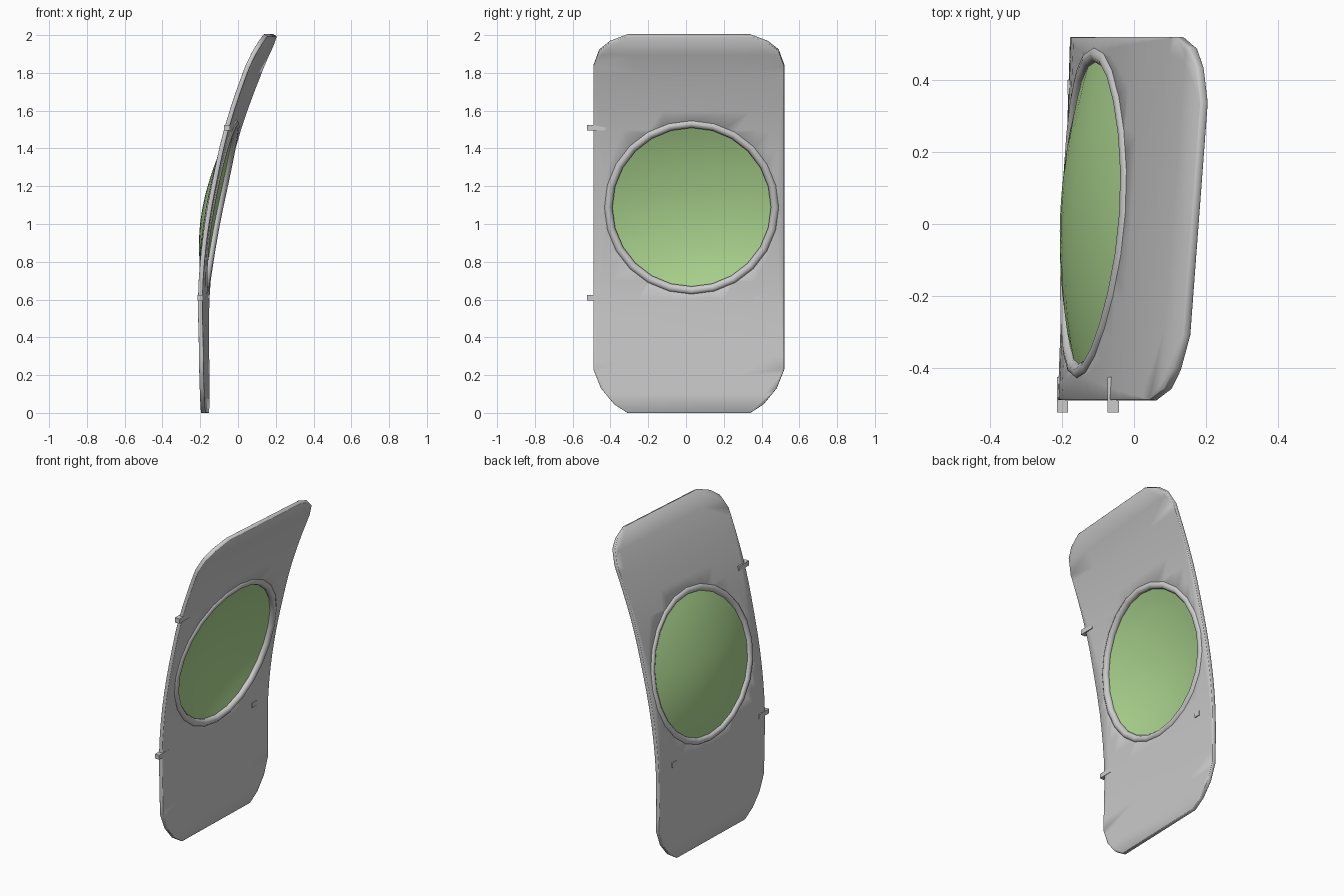
import bpy, bmesh, math
from mathutils import Vector

if "Cube" in bpy.data.objects:
    bpy.data.objects.remove(bpy.data.objects["Cube"])

# Curved, slightly twisted profile of the panel: (z, x)
PROFILE = [(0, -.175), (.3, -.18), (.6, -.182), (.8, -.168), (1.0, -.141), (1.2, -.102),
           (1.5, -.03), (1.84, .09), (2.0, .17)]
CY, CZ, RAD, SIDES = .03, 1.09, .442, 24


def surf(y, z):
    z = min(max(z, 0), 2)
    n = len(PROFILE) - 1
    i = next(k for k in range(n) if z <= PROFILE[k + 1][0])

    def slope(k):
        a, b = PROFILE[max(k - 1, 0)], PROFILE[min(k + 1, n)]
        return (b[1] - a[1]) / (b[0] - a[0])
    (z0, x0), (z1, x1) = PROFILE[i], PROFILE[i + 1]
    h = z1 - z0
    t = (z - z0) / h
    x = ((2*t**3 - 3*t*t + 1) * x0 + (t**3 - 2*t*t + t) * h * slope(i)
         + (3*t*t - 2*t**3) * x1 + (t**3 - t*t) * h * slope(i + 1))
    return x + y * (.03 + .045 * min(max((z - .4) / 1.4, 0), 1))


def on_circle(k, r):
    a = 2 * math.pi * k / SIDES
    return CY + r * math.cos(a), CZ + r * math.sin(a)


def finish(bm, name):
    me = bpy.data.meshes.new(name)
    bm.to_mesh(me)
    bm.free()
    ob = bpy.data.objects.new(name, me)
    bpy.context.collection.objects.link(ob)
    return ob


def smooth(ob, angle=40):
    bpy.ops.object.select_all(action='DESELECT')
    ob.select_set(True)
    bpy.context.view_layer.objects.active = ob
    bpy.ops.object.shade_smooth_by_angle(angle=math.radians(angle))


# Panel: clipped-corner outline with a round hole, sliced and bent to the profile
top = [(.325, 2), (.418, 1.965), (.475, 1.92), (.505, 1.84)]
bottom = [(.505, .23), (.465, .13), (.395, .045), (.325, 0)]
half = top + bottom
outline = [(y + .015, z) for y, z in half] + [(.015 - y, z) for y, z in reversed(half)]
hole = [on_circle(k, RAD) for k in range(SIDES)]
bm = bmesh.new()
for loop in (outline, hole):
    vs = [bm.verts.new((0, y, z)) for y, z in loop]
    for a, b in zip(vs, vs[1:] + vs[:1]):
        bm.edges.new((a, b))
bmesh.ops.triangle_fill(bm, edges=bm.edges[:], use_beauty=True, normal=(1, 0, 0))
for k in range(1, 20):
    bmesh.ops.bisect_plane(bm, geom=bm.verts[:] + bm.edges[:] + bm.faces[:], dist=1e-5,
                           plane_co=(0, 0, k * .1), plane_no=(0, 0, 1))
for v in bm.verts:
    v.co.x = surf(v.co.y, v.co.z)
bmesh.ops.recalc_face_normals(bm, faces=bm.faces[:])
panel = finish(bm, "door_panel")
sol = panel.modifiers.new("thickness", 'SOLIDIFY')
sol.thickness, sol.offset = .024, 0
bev = panel.modifiers.new("soft_edge", 'BEVEL')
bev.width, bev.segments, bev.limit_method = .006, 1, 'ANGLE'
bev.angle_limit = math.radians(60)
smooth(panel)

# Round window rim following the panel surface
cu = bpy.data.curves.new("window_rim", 'CURVE')
cu.dimensions = '3D'
cu.bevel_depth, cu.bevel_resolution = .023, 2
sp = cu.splines.new('POLY')
sp.points.add(SIDES - 1)
for p, (y, z) in zip(sp.points, hole):
    p.co = (surf(y, z), y, z, 1)
sp.use_cyclic_u = True
sp.use_smooth = True
rim = bpy.data.objects.new("window_rim", cu)
bpy.context.collection.objects.link(rim)

# Domed green glass bulging outward
bm = bmesh.new()
RINGS = 7


def dome(y, z, t):
    return bm.verts.new((surf(y, z) - .062 * (1 - t * t), y, z))


centre = dome(CY, CZ, 0)
prev = None
for j in range(1, RINGS + 1):
    t = j / RINGS
    ring = [dome(*on_circle(k, RAD * t), t) for k in range(SIDES)]
    for k in range(SIDES):
        m = (k + 1) % SIDES
        bm.faces.new((prev[k], ring[k], ring[m], prev[m]) if prev else (centre, ring[k], ring[m]))
    prev = ring
for f in bm.faces:
    f.normal_update()
    if f.normal.x > 0:
        f.normal_flip()
glass = finish(bm, "window_glass")
mat = bpy.data.materials.new("green_glass")
mat.diffuse_color = (.42, .68, .28, 1)
mat.use_nodes = True
mat.node_tree.nodes["Principled BSDF"].inputs["Base Color"].default_value = mat.diffuse_color
glass.data.materials.append(mat)
smooth(glass)


# Hinge pins on one edge and a small latch stud near the other
def block(name, y, z, size):
    bm = bmesh.new()
    bmesh.ops.create_cube(bm, size=1)
    for v in bm.verts:
        v.co = Vector((surf(y, z), y, z)) + v.co * Vector(size)
    return finish(bm, name)


block("upper_hinge", -.475, 1.51, (.032, .1, .03))
block("lower_hinge", -.475, .61, (.03, .1, .028))
block("latch_stud", .38, .61, (.034, .04, .03))
